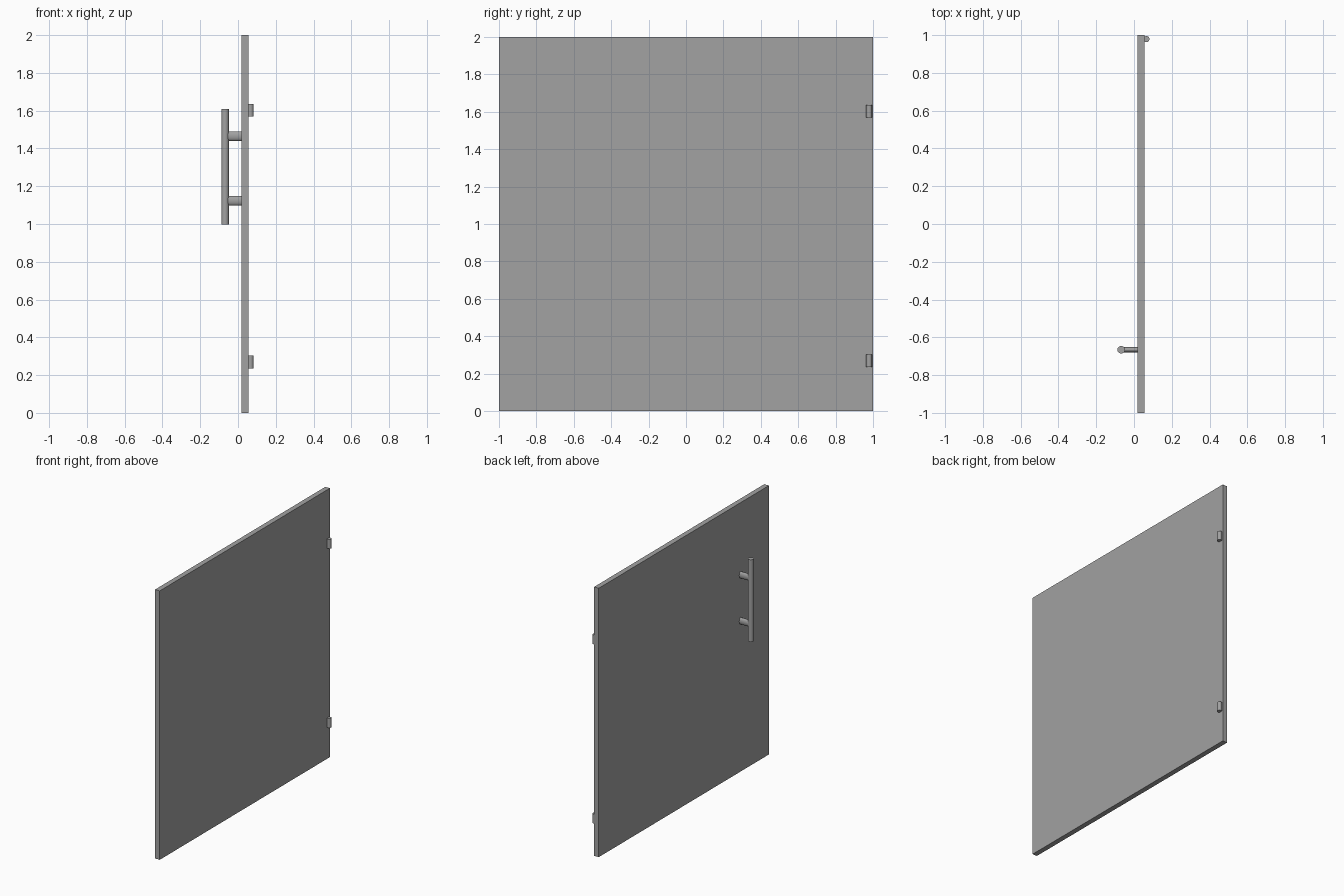
import bpy
import math

cube = bpy.data.objects.get("Cube")
if cube:
    bpy.data.objects.remove(cube, do_unlink=True)

grey = bpy.data.materials.new("mid_grey")
grey.use_nodes = True
colour = (0.36, 0.36, 0.36, 1)
grey.diffuse_color = colour
grey.node_tree.nodes["Principled BSDF"].inputs["Base Color"].default_value = colour


def finish(name, scale=(1, 1, 1)):
    obj = bpy.context.object
    obj.name = name
    obj.scale = scale
    bpy.ops.object.transform_apply(location=False, rotation=True, scale=True)
    obj.data.materials.append(grey)
    return obj


def rod(name, centre, radius, length, rotation=(0, 0, 0), scale=(1, 1, 1)):
    bpy.ops.mesh.primitive_cylinder_add(
        vertices=24, radius=radius, depth=length, location=centre, rotation=rotation)
    obj = finish(name, scale)
    bpy.ops.object.shade_smooth_by_angle(angle=math.radians(40))
    return obj


# Door panel
bpy.ops.mesh.primitive_cube_add(size=1, location=(0.037, 0, 1))
finish("door_panel", (0.038, 2, 2))

# Pull handle: upright bar on two oval posts
HANDLE_X, HANDLE_Y = -0.068, -0.665
rod("handle_bar", (HANDLE_X, HANDLE_Y, 1.303), 0.02, 0.61)
for name, z in (("lower", 1.123), ("upper", 1.465)):
    rod(name + "_handle_post", (-0.02, HANDLE_Y, z), 0.025, 0.09,
        rotation=(0, math.pi / 2, 0), scale=(1, 0.55, 1))

# Hinge barrels, partly sunk into the panel
for name, z in (("lower", 0.27), ("upper", 1.602)):
    rod(name + "_hinge", (0.066, 0.978, z), 0.016, 0.068)
